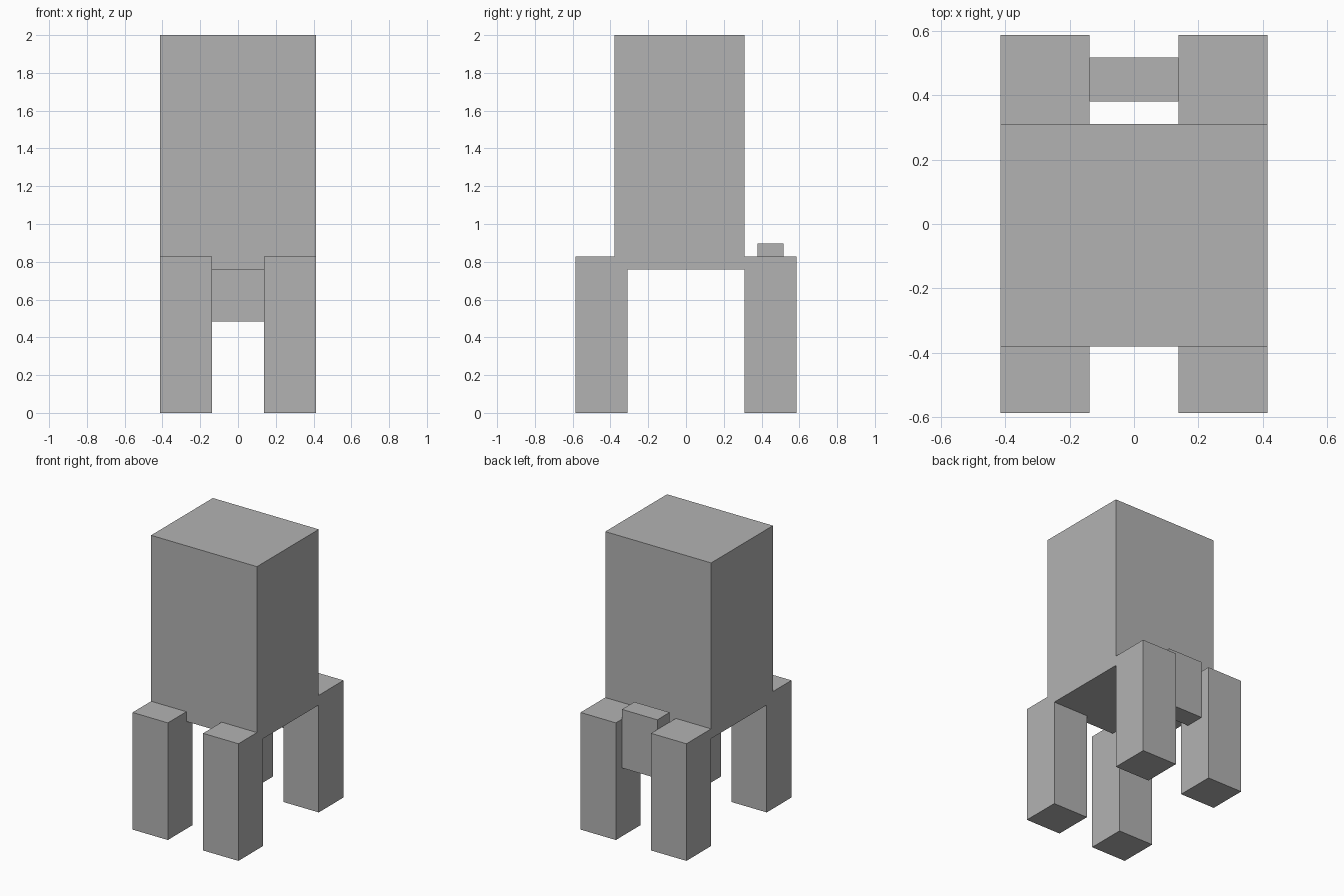
import bpy
import bmesh
from mathutils import Vector

default_cube = bpy.data.objects.get("Cube")
if default_cube:
    bpy.data.objects.remove(default_cube, do_unlink=True)

UNIT = 2 / 29  # the model is built on a grid 29 blocks tall

grey = bpy.data.materials.new("plain_grey")
grey.use_nodes = True
colour = (0.45, 0.45, 0.45, 1)
grey.diffuse_color = colour
grey.node_tree.nodes["Principled BSDF"].inputs["Base Color"].default_value = colour


def box(name, low, high):
    """Add a box between two corners given in grid units."""
    low, high = Vector(low) * UNIT, Vector(high) * UNIT
    centre, size = (low + high) / 2, high - low
    bm = bmesh.new()
    bmesh.ops.create_cube(bm, size=1)
    bmesh.ops.scale(bm, vec=size, verts=bm.verts)
    mesh = bpy.data.meshes.new(name)
    bm.to_mesh(mesh)
    bm.free()
    mesh.materials.append(grey)
    obj = bpy.data.objects.new(name, mesh)
    obj.location = centre
    bpy.context.collection.objects.link(obj)
    return obj


# Tall body
box("body", (-6, -5.5, 11), (6, 4.5, 29))

# Four legs, one outside each corner
for side, x in (("right", -6), ("left", 2)):
    for end, y in (("front", -8.5), ("back", 4.5)):
        box(f"{end}_{side}_leg", (x, y, 0), (x + 4, y + 4, 12))

# Block between the back legs
box("tail", (-2, 5.5, 7), (2, 7.5, 13))
